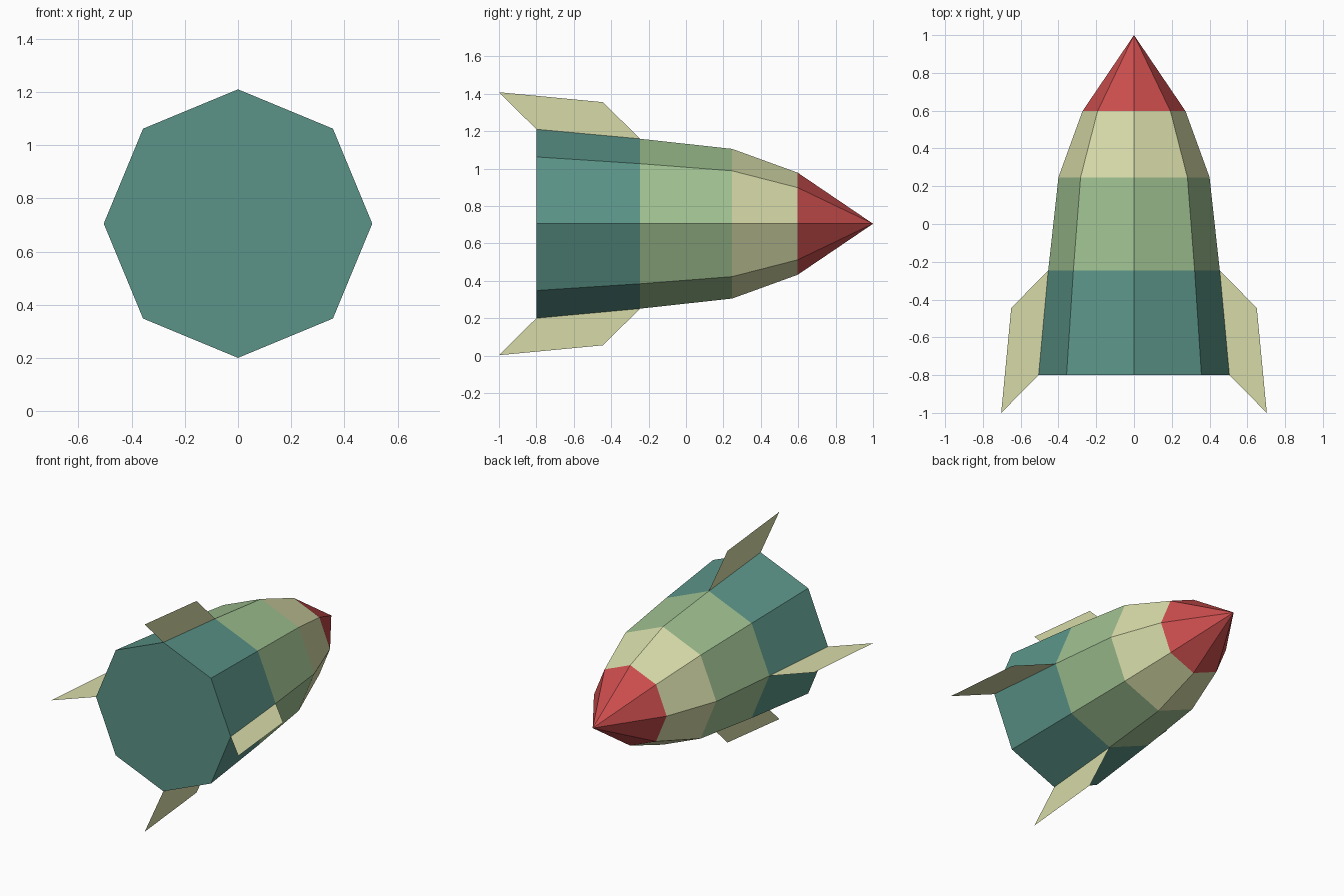
import bpy
import bmesh
import math

SIDES = 8
AXIS_Z = 0.705

cube = bpy.data.objects.get("Cube")
if cube:
    bpy.data.objects.remove(cube, do_unlink=True)


def make_material(name, rgb):
    """Flat material from 0-255 display values, stored as linear."""
    linear = [((c / 255 + 0.055) / 1.055) ** 2.4 for c in rgb]
    mat = bpy.data.materials.new(name)
    mat.use_nodes = True
    mat.diffuse_color = (*linear, 1)
    mat.node_tree.nodes["Principled BSDF"].inputs["Base Color"].default_value = (*linear, 1)
    return mat


teal = make_material("teal", (91, 148, 136))
green = make_material("soft green", (159, 193, 145))
cream = make_material("cream", (215, 219, 168))
red = make_material("red", (203, 77, 77))


def finish(name, bm, materials):
    mesh = bpy.data.meshes.new(name)
    bm.to_mesh(mesh)
    bm.free()
    for mat in materials:
        mesh.materials.append(mat)
    obj = bpy.data.objects.new(name, mesh)
    obj.location.z = AXIS_Z
    bpy.context.collection.objects.link(obj)
    return obj


# Hull: eight-sided rings (y, radius) from tail to nose, one colour per band
profile = [(-0.8, 0.505), (-0.245, 0.454), (0.247, 0.4), (0.597, 0.273)]
bm = bmesh.new()
rings = []
for y, radius in profile:
    angles = [math.tau * i / SIDES for i in range(SIDES)]
    rings.append([bm.verts.new((radius * math.cos(a), y, radius * math.sin(a))) for a in angles])
bm.faces.new(rings[0])
tip = bm.verts.new((0, 1, 0))
for i in range(SIDES):
    j = (i + 1) % SIDES
    for band in range(len(rings) - 1):
        near, far = rings[band], rings[band + 1]
        bm.faces.new((near[i], near[j], far[j], far[i])).material_index = band
    bm.faces.new((rings[-1][i], rings[-1][j], tip)).material_index = len(rings) - 1
bmesh.ops.recalc_face_normals(bm, faces=bm.faces)
finish("rocket_hull", bm, [teal, green, cream, red])

# Fins: four flat swept plates (radius, y) spaced around the tail
fin_outline = [(0.454, -0.245), (0.65, -0.445), (0.703, -1.0), (0.505, -0.8)]
for k, name in enumerate(["left_fin", "top_fin", "right_fin", "bottom_fin"]):
    bm = bmesh.new()
    bm.faces.new([bm.verts.new((r, y, 0)) for r, y in fin_outline])
    fin = finish(name, bm, [cream])
    fin.rotation_euler.y = -k * math.pi / 2
